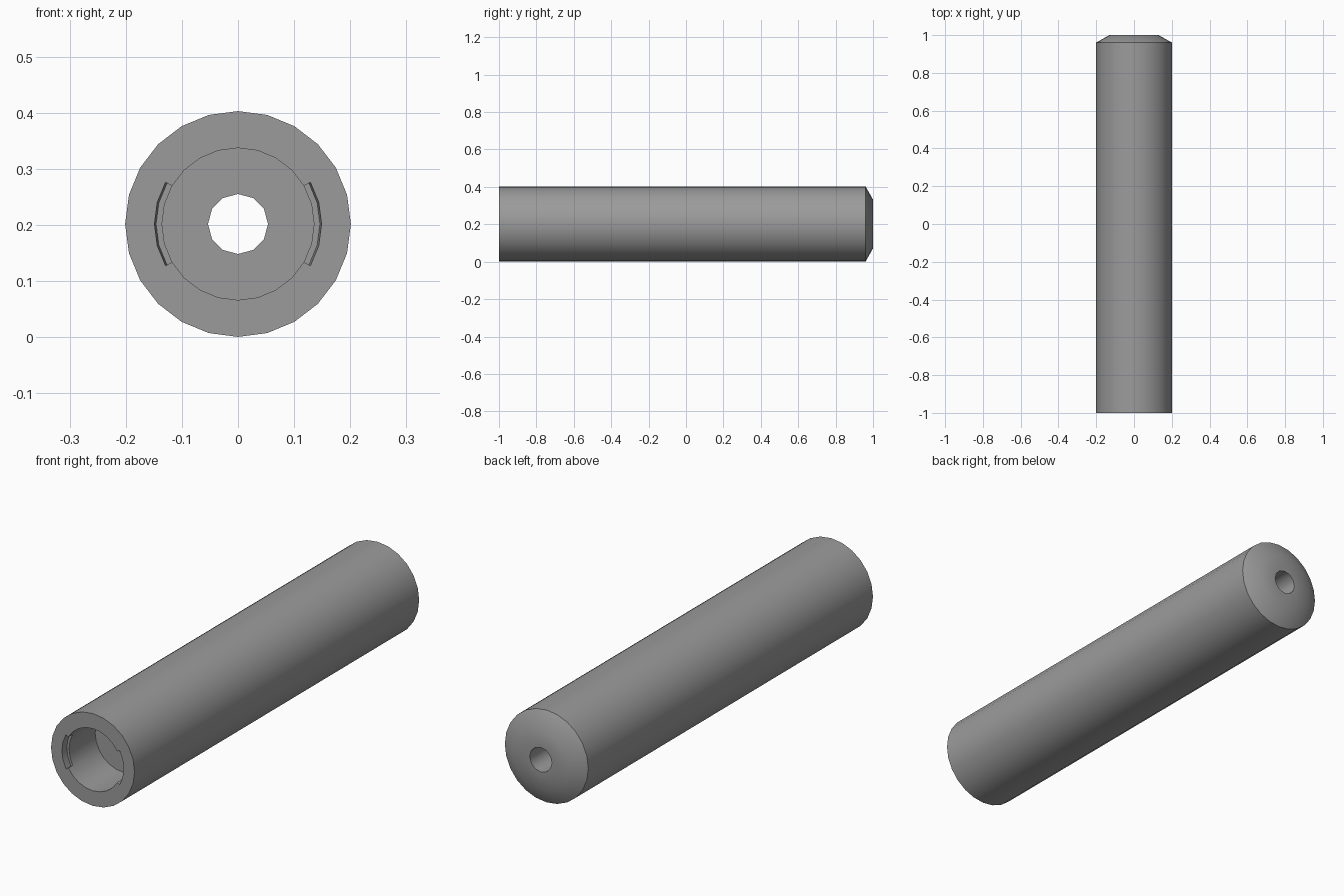
import bpy, bmesh, math

if "Cube" in bpy.data.objects:
    bpy.data.objects.remove(bpy.data.objects["Cube"])

SIDES = 24
CENTRE_Z = 0.2015
bm = bmesh.new()


def ring(radius, y, hole=False):
    """Ring of 24 points around the y axis; hole=True gives a 12-sided outline."""
    verts = []
    for i in range(SIDES):
        a = 2 * math.pi * i / SIDES
        r = radius * math.cos(math.pi / 12) if hole and i % 2 else radius
        verts.append(bm.verts.new((r * math.cos(a), y, CENTRE_Z + r * math.sin(a))))
    return verts


def bridge(a, b, sectors=range(SIDES)):
    for i in sectors:
        j = (i + 1) % SIDES
        bm.faces.new((a[i], a[j], b[j], b[i]))


# Outer body with bevelled closed end
hole_back = ring(0.0535, 1.0, True)
cap = ring(0.13, 1.0)
shoulder = ring(0.2012, 0.96)
front = ring(0.2012, -1.0)

# Front socket and narrow through hole
notch_rim = ring(0.149, -1.0)
notch_floor = ring(0.146, -0.97)
bore_rim = ring(0.1355, -1.0)
bore_step = ring(0.1355, -0.97)
floor = ring(0.1355, -0.79)
hole_floor = ring(0.0535, -0.79, True)

for a, b in ((hole_back, cap), (cap, shoulder), (shoulder, front), (front, notch_rim),
             (bore_step, floor), (floor, hole_floor), (hole_floor, hole_back)):
    bridge(a, b)

# Two stepped notches, 60 degrees wide, on the left and right of the socket
notches = [(c + d) % SIDES for c in (0, 12) for d in (-2, -1, 0, 1)]
plain = [i for i in range(SIDES) if i not in notches]
bridge(notch_rim, notch_floor, notches)
bridge(notch_floor, bore_step, notches)
bridge(notch_rim, bore_rim, plain)
bridge(bore_rim, bore_step, plain)
for i in (2, 10, 14, 22):
    bm.faces.new((notch_rim[i], bore_rim[i], bore_step[i], notch_floor[i]))

bmesh.ops.delete(bm, geom=[v for v in bm.verts if not v.link_faces], context='VERTS')
bmesh.ops.recalc_face_normals(bm, faces=bm.faces)
mesh = bpy.data.meshes.new("tube_body")
bm.to_mesh(mesh)
bm.free()
tube = bpy.data.objects.new("tube_body", mesh)
bpy.context.collection.objects.link(tube)

# Dark grey finish
dark = bpy.data.materials.new("dark_grey")
dark.diffuse_color = (0.33, 0.33, 0.33, 1)
dark.use_nodes = True
dark.node_tree.nodes["Principled BSDF"].inputs["Base Color"].default_value = dark.diffuse_color
mesh.materials.append(dark)

bpy.context.view_layer.objects.active = tube
tube.select_set(True)
bpy.ops.object.shade_smooth_by_angle(angle=math.radians(40))
